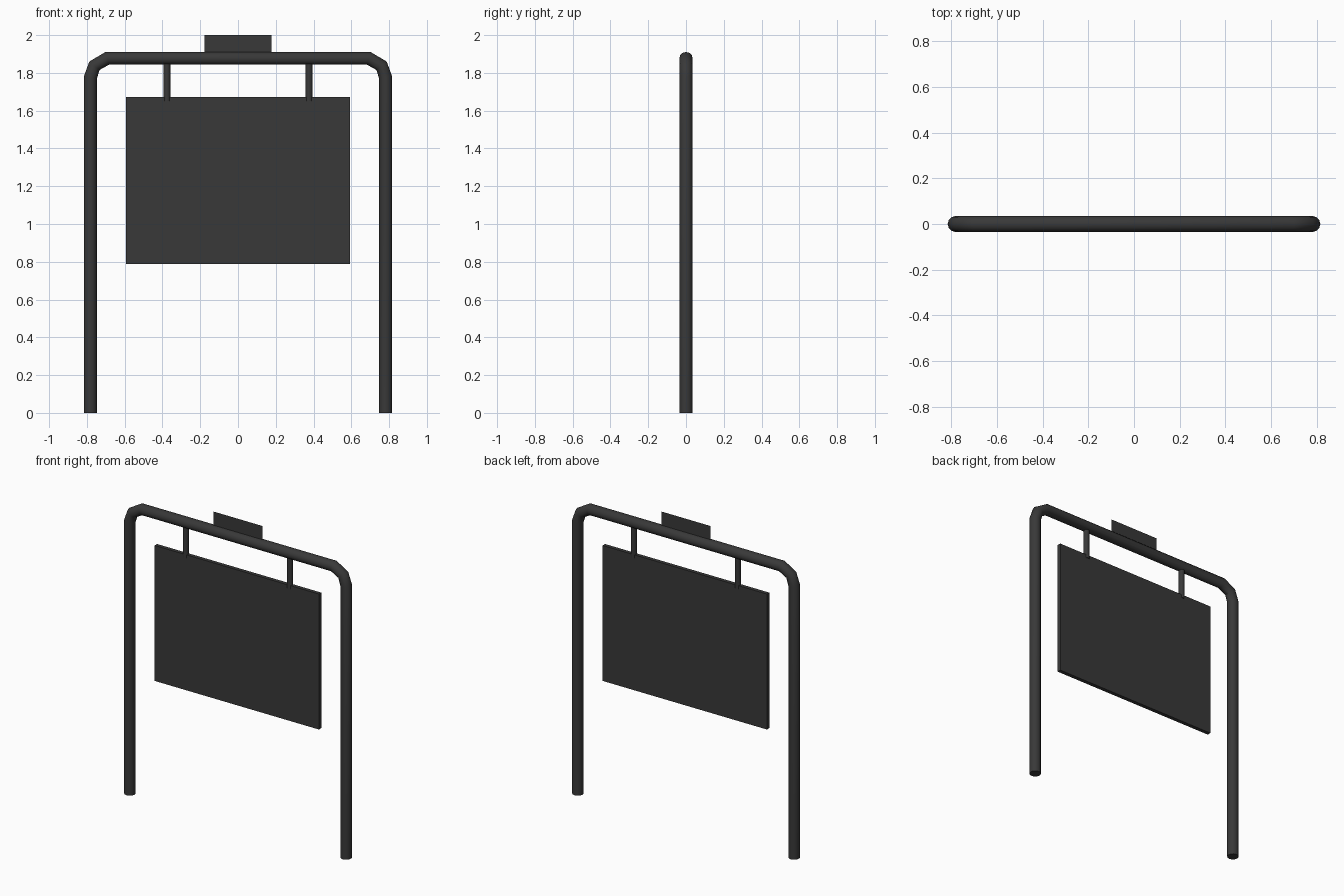
import bpy, math

if "Cube" in bpy.data.objects:
    bpy.data.objects.remove(bpy.data.objects["Cube"])

R = 0.035  # tube radius


def add_box(name, size, loc):
    bpy.ops.mesh.primitive_cube_add(size=1, location=loc)
    ob = bpy.context.object
    ob.name = name
    ob.scale = size
    bpy.ops.object.transform_apply(location=False, rotation=False, scale=True)
    return ob


# bent tube frame: half path mirrored across x
half = [(0.781, 0), (0.781, 1.777), (0.76, 1.838), (0.692, 1.877)]
path = [(-x, z) for x, z in half] + half[::-1]
curve = bpy.data.curves.new("tube_frame", 'CURVE')
curve.dimensions = '3D'
curve.bevel_depth = R
curve.bevel_resolution = 4
curve.use_fill_caps = True
spline = curve.splines.new('POLY')
spline.points.add(len(path) - 1)
for p, (x, z) in zip(spline.points, path):
    p.co = (x, 0, z, 1)
frame = bpy.data.objects.new("tube_frame", curve)
bpy.context.collection.objects.link(frame)
bpy.ops.object.select_all(action='DESELECT')
frame.select_set(True)
bpy.context.view_layer.objects.active = frame
bpy.ops.object.convert(target='MESH')
bpy.ops.object.shade_smooth_by_angle(angle=math.radians(40))

# hanging panel
add_box("sign_panel", (1.186, 0.025, 0.884), (0, 0, 1.23))

# hanger rods, running from the tube into the panel
for side, sx in (("left", -1), ("right", 1)):
    bpy.ops.mesh.primitive_cylinder_add(vertices=12, radius=0.018, depth=0.21,
                                        location=(sx * 0.376, 0, 1.755))
    bpy.context.object.name = "hanger_" + side
    bpy.ops.object.shade_smooth_by_angle(angle=math.radians(40))

# flat plate standing on the crossbar
bpy.ops.mesh.primitive_plane_add(size=1, location=(0, 0, 1.955),
                                 rotation=(math.pi / 2, 0, 0))
plate = bpy.context.object
plate.name = "top_plate"
plate.scale = (0.354, 0.09, 1)
bpy.ops.object.transform_apply(location=False, rotation=True, scale=True)

# dark paint
paint = bpy.data.materials.new("dark_paint")
paint.diffuse_color = (0.04, 0.04, 0.04, 1)
paint.use_nodes = True
paint.node_tree.nodes["Principled BSDF"].inputs["Base Color"].default_value = paint.diffuse_color
for ob in bpy.context.scene.objects:
    ob.data.materials.append(paint)
